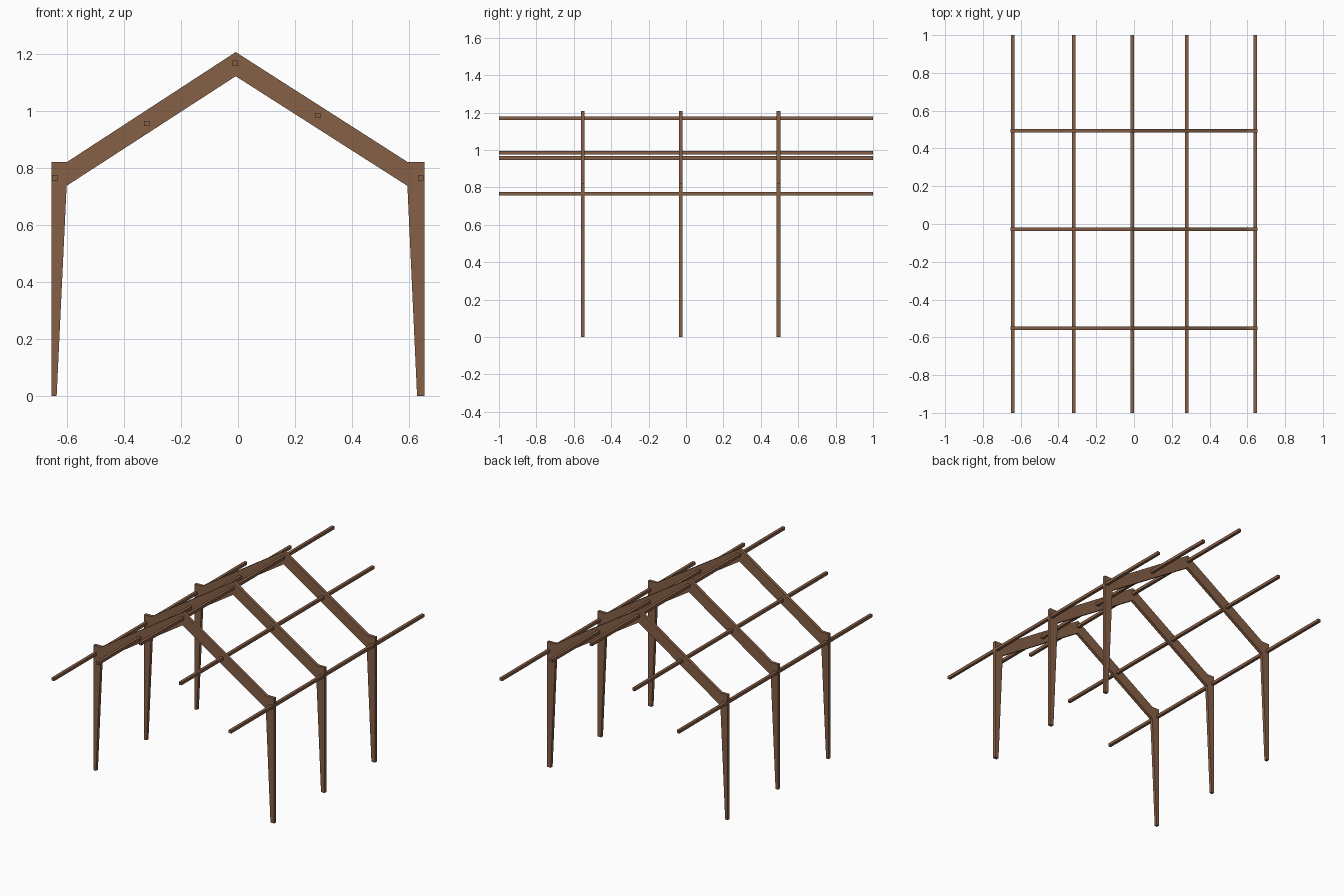
import bpy, bmesh

if "Cube" in bpy.data.objects:
    bpy.data.objects.remove(bpy.data.objects["Cube"])

wood = bpy.data.materials.new("brown timber")
wood.diffuse_color = (0.24, 0.115, 0.062, 1)
wood.use_nodes = True
wood.node_tree.nodes["Principled BSDF"].inputs["Base Color"].default_value = wood.diffuse_color


def extrude_profile(name, points, y, depth):
    """Extrude an x-z outline along y, centred on the given y."""
    bm = bmesh.new()
    face = bm.faces.new([bm.verts.new((x, y - depth / 2, z)) for x, z in points])
    new = bmesh.ops.extrude_face_region(bm, geom=[face])["geom"]
    verts = [v for v in new if isinstance(v, bmesh.types.BMVert)]
    bmesh.ops.translate(bm, verts=verts, vec=(0, depth, 0))
    bmesh.ops.recalc_face_normals(bm, faces=bm.faces)
    mesh = bpy.data.meshes.new(name)
    bm.to_mesh(mesh)
    bm.free()
    mesh.materials.append(wood)
    obj = bpy.data.objects.new(name, mesh)
    bpy.context.collection.objects.link(obj)
    return obj


# Portal frame outline: tapered posts, square shoulders, sloped rafters
FRAME = [(-0.655, 0), (-0.637, 0), (-0.602, 0.738), (-0.008, 1.123),
         (0.595, 0.738), (0.629, 0), (0.655, 0), (0.655, 0.821),
         (0.597, 0.821), (-0.008, 1.208), (-0.602, 0.821), (-0.655, 0.821)]

# Three portal frames along the building
for label, y in (("front", -0.552), ("middle", -0.028), ("back", 0.494)):
    extrude_profile(label + "_portal_frame", FRAME, y, 0.02)

# Long square rails running through the frames
RAILS = {"left_eave_rail": (-0.643, 0.766), "left_purlin": (-0.32, 0.957),
         "ridge_beam": (-0.009, 1.169), "right_purlin": (0.28, 0.985),
         "right_eave_rail": (0.642, 0.766)}
h = 0.0095
for name, (x, z) in RAILS.items():
    square = [(x - h, z - h), (x + h, z - h), (x + h, z + h), (x - h, z + h)]
    extrude_profile(name, square, 0, 2)
